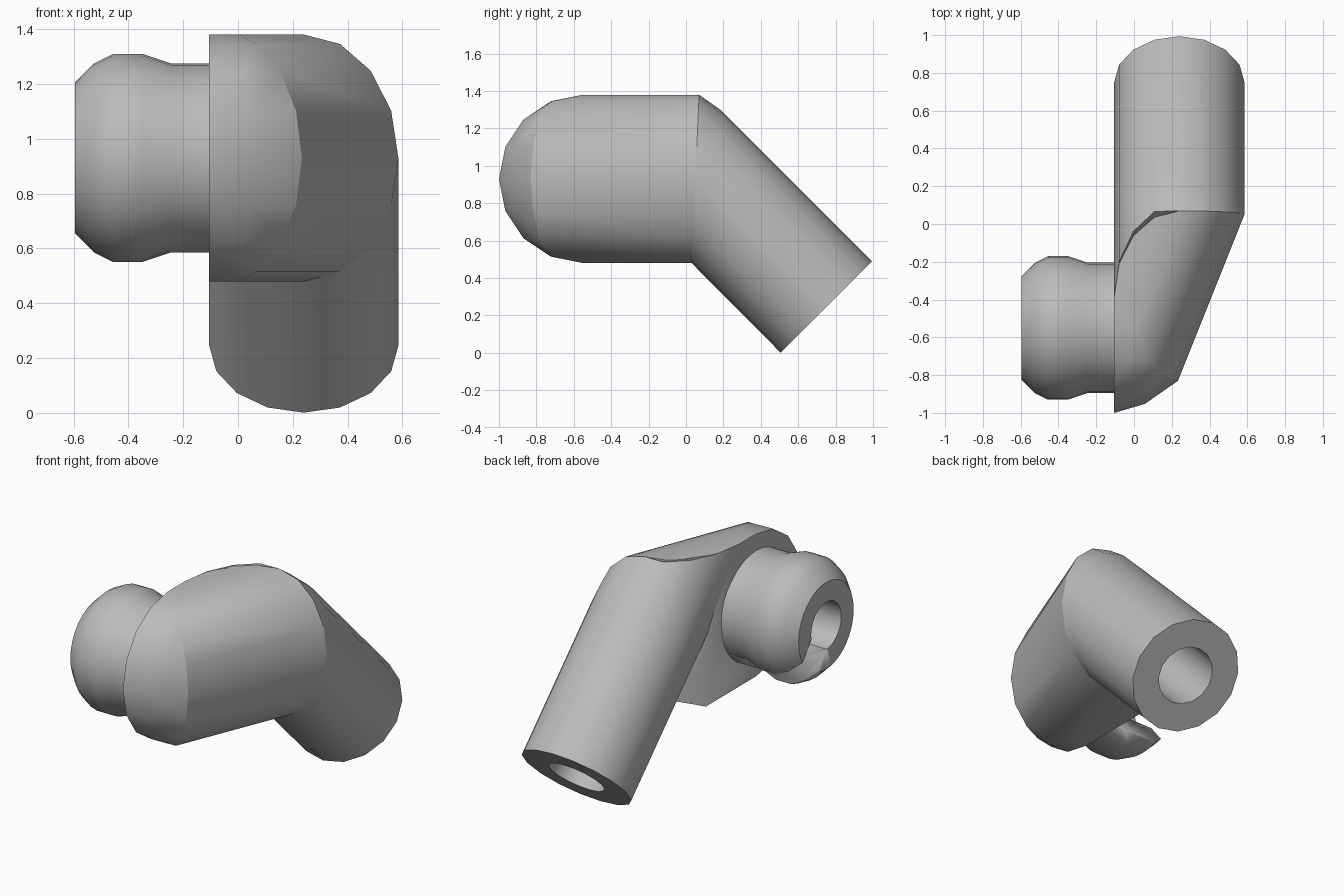
import bpy, bmesh
from math import sin, cos, radians, pi
from mathutils import Vector, Matrix

if "Cube" in bpy.data.objects:
    bpy.data.objects.remove(bpy.data.objects["Cube"])

grey = bpy.data.materials.new("mid_grey")
grey.use_nodes = True
colour = (0.5, 0.5, 0.5, 1)
grey.diffuse_color = colour
grey.node_tree.nodes["Principled BSDF"].inputs["Base Color"].default_value = colour

INNER, MID, R, H, ZC = -0.105, 0.24, 0.345, 0.45, 0.93
SHOULDER_Y = -0.55


def finish(name, bm, angle=32):
    bmesh.ops.recalc_face_normals(bm, faces=bm.faces)
    mesh = bpy.data.meshes.new(name)
    bm.to_mesh(mesh)
    bm.free()
    obj = bpy.data.objects.new(name, mesh)
    bpy.context.collection.objects.link(obj)
    mesh.materials.append(grey)
    bpy.ops.object.select_all(action='DESELECT')
    obj.select_set(True)
    bpy.context.view_layer.objects.active = obj
    bpy.ops.object.shade_smooth_by_angle(angle=radians(angle))
    return obj


def loft(bm, rings, closed=False):
    loops = [[bm.verts.new(p) for p in ring] for ring in rings]
    n = len(loops[0])
    pairs = list(zip(loops, loops[1:]))
    if closed:
        pairs.append((loops[-1], loops[0]))
    for a, b in pairs:
        for i in range(n):
            j = (i + 1) % n
            bm.faces.new((a[i], a[j], b[j], b[i]))
    return loops


def ring_point(t, top, bottom):
    """Point on an oval whose top and bottom are given as (y, z)."""
    f = (sin(t) + 1) / 2
    return Vector((MID + R * cos(t),
                   bottom[0] + (top[0] - bottom[0]) * f,
                   bottom[1] + (top[1] - bottom[1]) * f))


ELBOW = ((0.07, ZC + H), (0.03, ZC - H))
BEND = ((0.19, 1.295), (0.04, 0.47))
WRIST = ((0.994, 0.489), (0.506, 0.001))
angles = [2 * pi * i / 16 for i in range(16)]


# Upper arm: oval outside, flat inside, rounded shoulder end
bm = bmesh.new()
for i in range(-4, 5):
    t = i * pi / 8
    c, z = max(cos(t), 0), ZC + H * sin(t)
    rim_y = SHOULDER_Y - H * c
    ridge_y = SHOULDER_Y - 0.28 * c ** 0.55
    ridge_x = MID + 0.414 * (ridge_y - 0.02) + R * c
    bm.verts.new((INNER, rim_y, z))
    bm.verts.new((INNER + 0.48 * (ridge_x - INNER),
                  rim_y + 0.28 * (ridge_y - rim_y), z))
    bm.verts.new((ridge_x, ridge_y, z))
    bm.verts.new(ring_point(t, *ELBOW))
for i in range(4):
    t = i * pi / 8
    bm.verts.new((MID - R * cos(t), -0.385 + 0.455 * sin(t), ZC + H))
bm.verts.new((INNER, -0.05, ZC - H))
bmesh.ops.remove_doubles(bm, verts=bm.verts[:], dist=0.0005)
bmesh.ops.convex_hull(bm, input=bm.verts[:])
loose = [v for v in bm.verts if not v.link_faces]
bmesh.ops.delete(bm, geom=loose, context='VERTS')
bmesh.ops.dissolve_limit(bm, angle_limit=radians(1), verts=bm.verts[:], edges=bm.edges[:])
finish("upper_arm", bm)


# Forearm: sloping tube that runs into the upper arm, with a wrist socket
def forearm_start(t):
    if cos(t) > -1e-4:
        return ring_point(t, *ELBOW)
    line = 0.995 + 0.488 * sin(t)
    y = line - (ZC + H) if sin(t) > -1e-4 else -0.3
    return Vector((MID + R * cos(t), y, line - y))


def socket(t, depth):
    centre = Vector((MID, 0.75, 0.245)) + Vector((0, -1, 1)).normalized() * depth
    return centre + 0.175 * Vector((cos(t), sin(t) * 0.7071, sin(t) * 0.7071))


bm = bmesh.new()
loops = loft(bm, [[forearm_start(t) for t in angles],
                  [ring_point(t, *BEND) for t in angles],
                  [ring_point(t, *WRIST) for t in angles],
                  [socket(t, 0) for t in angles],
                  [socket(t, 0.55) for t in angles]])
bm.faces.new(loops[0])
bm.faces.new(loops[-1])
finish("forearm", bm)


# Shoulder peg: turned profile of (x, radius) with a bore
profile = [(-0.09, 0.345), (-0.245, 0.345), (-0.35, 0.38), (-0.455, 0.38),
           (-0.525, 0.345), (-0.595, 0.275), (-0.595, 0.15), (-0.09, 0.15)]
turn = [2 * pi * i / 32 for i in range(32)]
bm = bmesh.new()
loft(bm, [[(x, SHOULDER_Y + r * cos(t), ZC + r * sin(t)) for t in turn]
          for x, r in profile], closed=True)
peg = finish("shoulder_peg", bm)

# Slot through one side of the peg, sloping down and back
bm = bmesh.new()
bmesh.ops.create_cube(bm, size=1, matrix=(
    Matrix.Translation((-0.45, SHOULDER_Y, ZC)) @ Matrix.Rotation(radians(-52), 4, 'X')
    @ Matrix.Translation((0, 0.3, 0)) @ Matrix.Diagonal((0.42, 0.6, 0.19, 1))))
cutter = finish("slot_cutter", bm)
cutter.hide_render = True
cutter.hide_viewport = True
cut = peg.modifiers.new("slot", 'BOOLEAN')
cut.operation = 'DIFFERENCE'
cut.solver = 'EXACT'
cut.object = cutter
